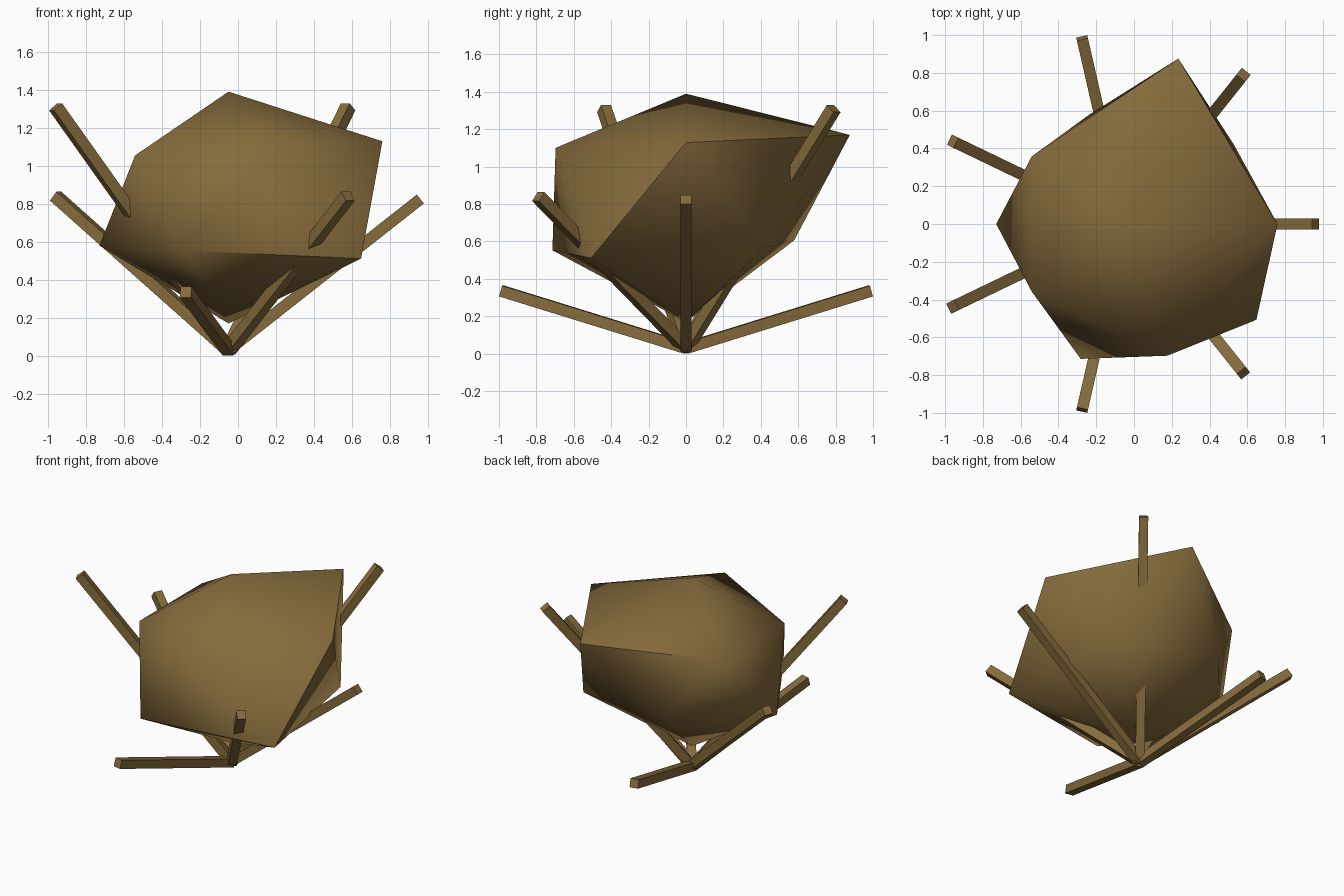
import bpy, bmesh, math
from mathutils import Vector

cube = bpy.data.objects.get("Cube")
if cube:
    bpy.data.objects.remove(cube, do_unlink=True)

brown = bpy.data.materials.new("earth_brown")
brown.use_nodes = True
colour = (0.24, 0.15, 0.045, 1)
brown.diffuse_color = colour
brown.node_tree.nodes["Principled BSDF"].inputs["Base Color"].default_value = colour

CENTRE_X = -0.05


def finish(bm, name):
    bmesh.ops.recalc_face_normals(bm, faces=bm.faces)
    mesh = bpy.data.meshes.new(name)
    bm.to_mesh(mesh)
    bm.free()
    mesh.materials.append(brown)
    obj = bpy.data.objects.new(name, mesh)
    bpy.context.collection.objects.link(obj)
    return obj


# Irregular twenty-sided boulder: two staggered rings of five plus two poles
def ring(bm, radii, start, side):
    verts = []
    for k, r in enumerate(radii):
        a = math.radians(start + 72 * k)
        verts.append(bm.verts.new((CENTRE_X + 0.894 * r * math.cos(a),
                                   0.894 * r * math.sin(a),
                                   0.83 + side * 0.33 * r)))
    return verts


bm = bmesh.new()
low = ring(bm, (0.80, 0.68, 0.76, 0.84, 0.965), 36, -1)
up = ring(bm, (0.906, 1.03, 0.68, 0.68, 0.82), 0, 1)
top = bm.verts.new((CENTRE_X, 0, 1.39))
bottom = bm.verts.new((CENTRE_X, 0, 0.17))
for k in range(5):
    n = (k + 1) % 5
    for tri in ((up[k], up[n], top), (up[k], low[k], up[n]),
                (low[k], low[n], up[n]), (low[n], low[k], bottom)):
        bm.faces.new(tri).smooth = True

# Hard ridge running round the boulder, smooth elsewhere
ridge = [low[3], low[4], up[0], up[1], up[2]]
for a, b in zip(ridge, ridge[1:]):
    bm.edges.get((a, b)).smooth = False
finish(bm, "boulder")

# Seven square beams fanning out from one point on the ground
base = Vector((CENTRE_X, 0, 0.03))
for k, height in enumerate((0.825, 1.31, 0.335, 0.84, 1.31, 0.335, 0.84)):
    a = math.tau * k / 7
    tip = Vector((CENTRE_X + 1.01 * math.cos(a), 1.01 * math.sin(a), height))
    along = tip - base
    bm = bmesh.new()
    bmesh.ops.create_cube(bm, size=1)
    bmesh.ops.scale(bm, vec=(0.06, 0.06, along.length), verts=bm.verts)
    # Tilt from vertical, then swing round to the beam's bearing
    lean = math.atan2(1.01, along.z)
    for v in bm.verts:
        v.co.z += along.length / 2
        x, z = v.co.x, v.co.z
        out = x * math.cos(lean) + z * math.sin(lean)
        rise = z * math.cos(lean) - x * math.sin(lean)
        y = v.co.y
        v.co = base + Vector((out * math.cos(a) - y * math.sin(a),
                              out * math.sin(a) + y * math.cos(a), rise))
    finish(bm, f"beam_{k + 1}")
